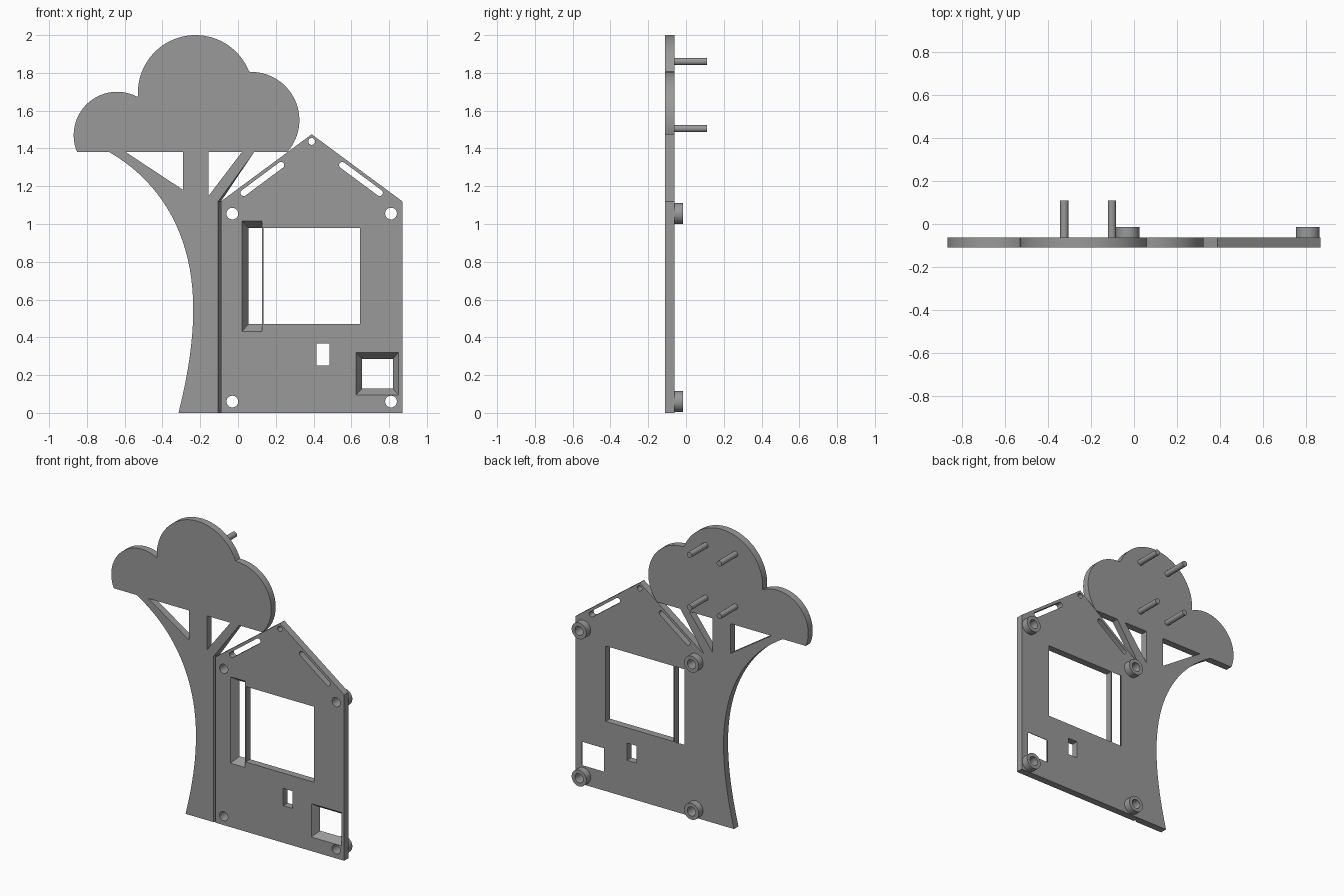
import bpy, bmesh, math
from mathutils import Vector

if "Cube" in bpy.data.objects:
    bpy.data.objects.remove(bpy.data.objects["Cube"])

FRONT, BACK = -0.11, -0.062
grey = bpy.data.materials.new("plain grey")
grey.diffuse_color = (0.32, 0.32, 0.32, 1)
grey.use_nodes = True
grey.node_tree.nodes["Principled BSDF"].inputs["Base Color"].default_value = grey.diffuse_color


def arc(cx, cz, r, a0, a1, n):
    """Points along an arc, angles in degrees, both ends included."""
    return [(cx + r * math.cos(math.radians(a0 + (a1 - a0) * i / n)),
             cz + r * math.sin(math.radians(a0 + (a1 - a0) * i / n))) for i in range(n + 1)]


def circle(cx, cz, r, n=32):
    return arc(cx, cz, r, 0, 360, n)[:-1]


def rect(x0, x1, z0, z1):
    return [(x0, z0), (x1, z0), (x1, z1), (x0, z1)]


def capsule(ax, az, bx, bz, r):
    """Slot outline with round ends."""
    d = math.degrees(math.atan2(bz - az, bx - ax))
    return arc(bx, bz, r, d - 90, d + 90, 10) + arc(ax, az, r, d + 90, d + 270, 10)


def bezier(p0, p1, p2, p3, n):
    out = []
    for i in range(n + 1):
        t = i / n
        w = ((1 - t) ** 3, 3 * t * (1 - t) ** 2, 3 * t * t * (1 - t), t ** 3)
        out.append(tuple(sum(k * p[j] for k, p in zip(w, (p0, p1, p2, p3))) for j in (0, 1)))
    return out


def plate(name, loops, y0=FRONT, y1=BACK):
    """Sheet from (front, back) outline pairs: first is the rim, the rest are holes."""
    bm = bmesh.new()
    caps = {0: [], 1: []}
    walls = []
    for pair in loops:
        rings = []
        for side, y in ((0, y0), (1, y1)):
            vs = [bm.verts.new((x, y, z)) for x, z in pair[side]]
            caps[side] += [bm.edges.new((v, vs[i - 1])) for i, v in enumerate(vs)]
            rings.append(vs)
        walls.append(rings)
    for side, ny in ((0, -1), (1, 1)):
        bmesh.ops.triangle_fill(bm, edges=caps[side], use_beauty=True, normal=Vector((0, ny, 0)))
    for a, b in walls:
        for i in range(len(a)):
            bm.faces.new((a[i - 1], a[i], b[i], b[i - 1]))
    bmesh.ops.recalc_face_normals(bm, faces=bm.faces)
    mesh = bpy.data.meshes.new(name)
    bm.to_mesh(mesh)
    bm.free()
    mesh.materials.append(grey)
    ob = bpy.data.objects.new(name, mesh)
    bpy.context.collection.objects.link(ob)
    bpy.ops.object.select_all(action='DESELECT')
    ob.select_set(True)
    bpy.context.view_layer.objects.active = ob
    bpy.ops.object.shade_smooth_by_angle(angle=math.radians(30))
    return ob


def straight(pts):
    return (pts, pts)


# Tree: curved trunk, cloud-shaped crown, gaps between the branches
def tree_outline(seam_x):
    pts = bezier((-0.315, 0), (-0.265, 0.2), (-0.237, 0.38), (-0.237, 0.55), 12)
    pts += bezier((-0.237, 0.55), (-0.237, 0.92), (-0.39, 1.21), (-0.68, 1.38), 20)[1:]
    pts += arc(-0.64, 1.47, 0.23, 203, 62, 28)
    pts += arc(-0.225, 1.695, 0.305, 183.7, 21.6, 36)
    pts += arc(0.07, 1.55, 0.255, 91, -41.8, 28)
    return pts + [(0.085, 1.38), (seam_x, 1.12), (seam_x, 0)]


plate("tree", [
    (tree_outline(-0.105), tree_outline(-0.09)),
    straight([(-0.593, 1.38), (-0.29, 1.38), (-0.29, 1.18)]),
    straight([(-0.155, 1.38), (0.02, 1.38), (-0.155, 1.15)]),
])

# House: gabled front with window, tapered openings, screw holes and roof slots
screws = [(x, z) for x in (-0.03, 0.81) for z in (0.06, 1.055)]
plate("house", [
    straight([(-0.09, 0), (0.87, 0), (0.87, 1.12), (0.39, 1.475), (-0.09, 1.12)]),
    straight(rect(0.135, 0.645, 0.47, 0.98)),
    (rect(0.022, 0.128, 0.432, 1.015), rect(0.055, 0.128, 0.47, 0.98)),
    (rect(0.625, 0.85, 0.095, 0.32), rect(0.657, 0.82, 0.128, 0.286)),
    straight(rect(0.415, 0.485, 0.25, 0.367)),
    straight(capsule(0.03, 1.165, 0.228, 1.312, 0.017)),
    straight(capsule(0.75, 1.165, 0.552, 1.312, 0.017)),
    straight(circle(0.39, 1.437, 0.018, 20)),
] + [straight(circle(x, z, 0.031)) for x, z in screws])

# Hollow standoffs behind the screw holes
for x, z in screws:
    plate("standoff", [straight(circle(x, z, 0.055)), straight(circle(x, z, 0.031))], BACK, -0.015)

# Mounting pins behind the crown
for x in (-0.325, -0.103):
    for z in (1.505, 1.86):
        plate("mounting_pin", [straight(circle(x, z, 0.019, 24))], BACK, 0.11)
